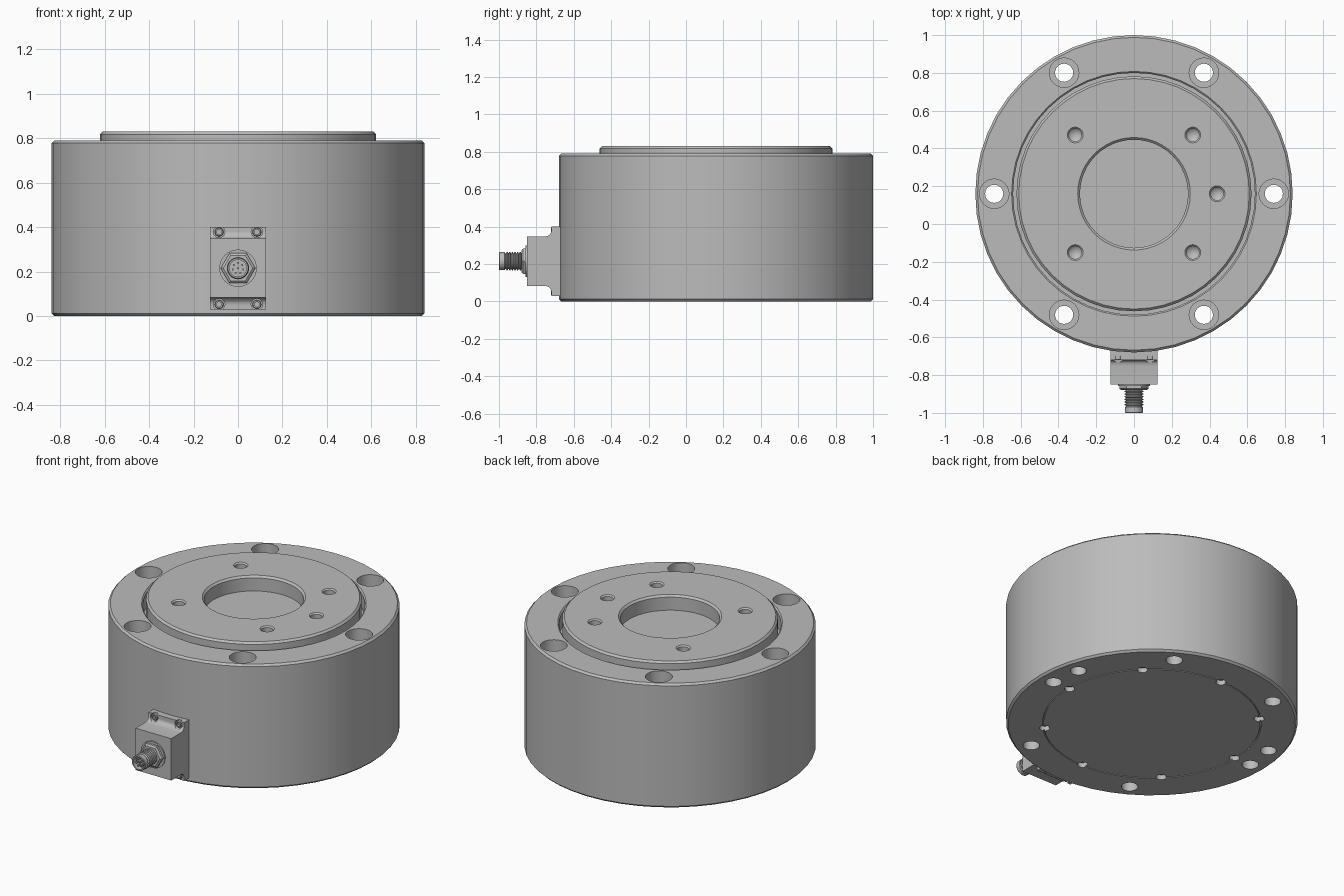
import bpy, bmesh
from math import pi, cos, sin, radians
from mathutils import Matrix, Vector

if "Cube" in bpy.data.objects:
    bpy.data.objects.remove(bpy.data.objects["Cube"])

CY = 0.16      # body axis in y
CZ = 0.215     # connector axis in z


def material(name, value):
    mat = bpy.data.materials.new(name)
    mat.use_nodes = True
    colour = (value, value, value, 1)
    mat.diffuse_color = colour
    mat.node_tree.nodes["Principled BSDF"].inputs["Base Color"].default_value = colour
    return mat


steel = material("steel grey", 0.5)
UP = Matrix.Identity(4)
FORWARD = Matrix.Rotation(pi / 2, 4, 'X')   # turns local z to -y


def finish(bm, name):
    bmesh.ops.remove_doubles(bm, verts=bm.verts, dist=1e-5)
    bmesh.ops.recalc_face_normals(bm, faces=bm.faces)
    mesh = bpy.data.meshes.new(name)
    bm.to_mesh(mesh)
    bm.free()
    mesh.materials.append(steel)
    obj = bpy.data.objects.new(name, mesh)
    bpy.context.collection.objects.link(obj)
    return obj


def lathe(bm, profile, place, turn=UP, sides=48):
    """Revolve (radius, height) points that start and end on the axis."""
    m = Matrix.Translation(place) @ turn
    rings = []
    for r, h in profile:
        if r == 0:
            rings.append([bm.verts.new(m @ Vector((0, 0, h)))] * sides)
        else:
            rings.append([bm.verts.new(m @ Vector((r * cos(2 * pi * i / sides),
                          r * sin(2 * pi * i / sides), h))) for i in range(sides)])
    for a, b in zip(rings, rings[1:]):
        for i in range(sides):
            j = (i + 1) % sides
            corners = list(dict.fromkeys([a[i], a[j], b[j], b[i]]))
            bm.faces.new(corners)


def polar(radius, degrees, z=0):
    a = radians(degrees)
    return (radius * cos(a), CY + radius * sin(a), z)


def rod(r, low, high):
    return [(0, low), (r, low), (r, high), (0, high)]


def cut(target, bm):
    cutter = finish(bm, "hole_cutter")
    cutter.hide_render = True
    mod = target.modifiers.new("holes", 'BOOLEAN')
    mod.operation = 'DIFFERENCE'
    mod.solver = 'EXACT'
    mod.object = cutter
    bpy.context.view_layer.objects.active = target
    bpy.ops.object.modifier_apply(modifier=mod.name)
    bpy.data.objects.remove(cutter)


def smooth(*objs):
    bpy.ops.object.select_all(action='DESELECT')
    for o in objs:
        o.select_set(True)
    bpy.context.view_layer.objects.active = objs[0]
    bpy.ops.object.shade_smooth_by_angle(angle=radians(30))


# Main body: drum with top plate, ring groove, centre recess and bottom cover seam
bm = bmesh.new()
lathe(bm, [(0, 0), (0.625, 0), (0.625, 0.01), (0.631, 0.01), (0.631, 0),
           (0.828, 0), (0.84, 0.012), (0.84, 0.778), (0.828, 0.79),
           (0.648, 0.79), (0.64, 0.782), (0.64, 0.69), (0.622, 0.69),
           (0.622, 0.818), (0.61, 0.83), (0.298, 0.83), (0.286, 0.818),
           (0.286, 0.735), (0, 0.735)], (0, CY, 0))
body = finish(bm, "body")

bm = bmesh.new()
# Six counterbored through holes
for k in range(6):
    lathe(bm, [(0, -0.1), (0.048, -0.1), (0.048, 0.5), (0.078, 0.5),
               (0.078, 0.9), (0, 0.9)], polar(0.74, 60 * k), sides=24)
# Two locating holes underneath
for angle in (15, 165):
    lathe(bm, rod(0.046, -0.1, 0.12), polar(0.74, angle), sides=24)
# Cover screw holes underneath
for k in range(8):
    lathe(bm, rod(0.03, -0.1, 0.03), polar(0.62, 45 * k), sides=16)
# Countersunk blind holes in the top plate
for angle in (0, 45, 135, 225, 315):
    lathe(bm, [(0, 0.68), (0.034, 0.71), (0.034, 0.822), (0.042, 0.83),
               (0.042, 0.9), (0, 0.9)], polar(0.44, angle), sides=20)
cut(body, bm)

# Connector housing: flanged block with concave fillets, swept across x
half = [(-0.85, 0.133), (-0.75, 0.133)]
for k in range(1, 6):
    a = radians(18 * k)
    half.append((-0.75 + 0.03 * sin(a), 0.163 - 0.03 * cos(a)))
half += [(-0.72, 0.185), (-0.66, 0.185)]
outline = half + [(y, -z) for y, z in reversed(half)]
bm = bmesh.new()
face = bm.faces.new([bm.verts.new((-0.125, y, CZ + z)) for y, z in outline])
swept = bmesh.ops.extrude_face_region(bm, geom=[face])
bmesh.ops.translate(bm, vec=(0.25, 0, 0),
                    verts=[v for v in swept["geom"] if isinstance(v, bmesh.types.BMVert)])
housing = finish(bm, "connector_housing")

# Screw seats and screws in the flange corners
corners = [(sx * 0.085, 0, CZ + sz * 0.163) for sx in (-1, 1) for sz in (-1, 1)]
bm = bmesh.new()
for p in corners:
    lathe(bm, rod(0.026, 0.7, 0.8), p, FORWARD, 16)
cut(housing, bm)
bm = bmesh.new()
for p in corners:
    lathe(bm, [(0, 0.69), (0.02, 0.69), (0.02, 0.718), (0.017, 0.721), (0.011, 0.721),
               (0.011, 0.708), (0, 0.708)], p, FORWARD, 16)
screws = finish(bm, "flange_screws")

# Washer and hexagon nut
axis = (0, 0, CZ)
bm = bmesh.new()
lathe(bm, rod(0.084, 0.845, 0.858), axis, FORWARD, 32)
washer = finish(bm, "connector_washer")
bm = bmesh.new()
lathe(bm, [(0, 0.85), (0.078, 0.85), (0.078, 0.872), (0.066, 0.88), (0, 0.88)],
      axis, FORWARD, 6)
nut = finish(bm, "connector_nut")

# Threaded socket with ridges and a hollow end
profile = [(0, 0.86), (0.042, 0.86)]
for k in range(6):
    y = 0.88 + 0.014 * k
    profile += [(0.042, y), (0.05, y + 0.004), (0.05, y + 0.008), (0.042, y + 0.012)]
profile += [(0.042, 0.966), (0.048, 0.97), (0.048, 0.997), (0.045, 1),
            (0.038, 1), (0.038, 0.965), (0, 0.965)]
bm = bmesh.new()
lathe(bm, profile, axis, FORWARD, 28)
socket = finish(bm, "threaded_socket")

# Contact pins: one in the centre and seven around it
bm = bmesh.new()
lathe(bm, rod(0.005, 0.96, 0.99), axis, FORWARD, 8)
for k in range(7):
    a = 2 * pi * k / 7 + pi / 2
    lathe(bm, rod(0.005, 0.96, 0.99),
          (0.024 * cos(a), 0, CZ + 0.024 * sin(a)), FORWARD, 8)
pins = finish(bm, "contact_pins")

smooth(body, housing, screws, washer, nut, socket, pins)
